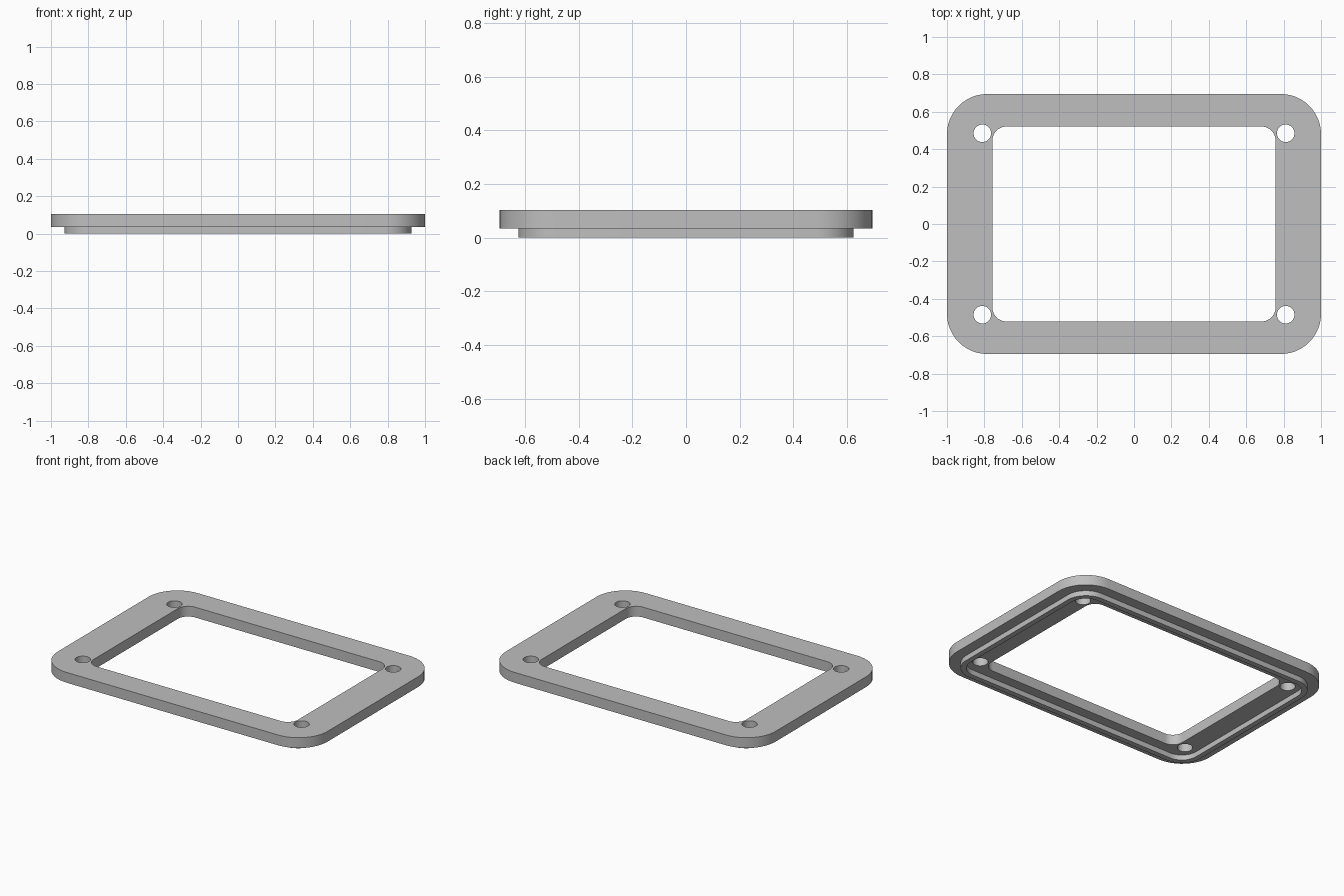
import bpy, bmesh, math

if "Cube" in bpy.data.objects:
    bpy.data.objects.remove(bpy.data.objects["Cube"])

TOP, LEDGE, BASE = 0.104, 0.035, 0.0


def rounded_rect(hx, hy, r, steps=12):
    """Outline of a rectangle with rounded corners."""
    pts = []
    for q, (sx, sy) in enumerate([(1, 1), (-1, 1), (-1, -1), (1, -1)]):
        for i in range(steps + 1):
            a = math.pi / 2 * (q + i / steps)
            pts.append((sx * (hx - r) + r * math.cos(a), sy * (hy - r) + r * math.sin(a)))
    return pts


def circle(cx, cy, r, n=32):
    return [(cx + r * math.cos(2 * math.pi * i / n), cy + r * math.sin(2 * math.pi * i / n))
            for i in range(n)]


bm = bmesh.new()


def ring(pts, z):
    """Closed loop of edges at one height."""
    vs = [bm.verts.new((x, y, z)) for x, y in pts]
    return vs, [bm.edges.new((vs[i], vs[(i + 1) % len(vs)])) for i in range(len(vs))]


def wall(low, high):
    n = len(low[0])
    for i in range(n):
        j = (i + 1) % n
        bm.faces.new((low[0][i], low[0][j], high[0][j], high[0][i]))


def fill(rings, normal):
    edges = [e for r in rings for e in r[1]]
    bmesh.ops.triangle_fill(bm, use_beauty=True, edges=edges, normal=normal)


# Outlines
outer = rounded_rect(1.0, 0.695, 0.215)
opening = rounded_rect(0.757, 0.521, 0.075)
holes = [circle(sx * 0.811, sy * 0.485, 0.047) for sx in (-1, 1) for sy in (-1, 1)]
lip_out = rounded_rect(0.928, 0.625, 0.145)
lip_in = rounded_rect(0.893, 0.59, 0.11)

# Plate walls, window opening and screw holes
inner = [opening] + holes
top_rings = [ring(p, TOP) for p in [outer] + inner]
low_rings = [ring(p, LEDGE) for p in [outer] + inner]
for lo, hi in zip(low_rings, top_rings):
    wall(lo, hi)

# Locating lip walls under the plate
lip_high = [ring(p, LEDGE) for p in (lip_out, lip_in)]
lip_low = [ring(p, BASE) for p in (lip_out, lip_in)]
for lo, hi in zip(lip_low, lip_high):
    wall(lo, hi)

# Flat faces: top, outer ledge, inner underside, lip bottom
fill(top_rings, (0, 0, 1))
fill([low_rings[0], lip_high[0]], (0, 0, -1))
fill([lip_high[1]] + low_rings[1:], (0, 0, -1))
fill(lip_low, (0, 0, -1))
bmesh.ops.recalc_face_normals(bm, faces=bm.faces)

mesh = bpy.data.meshes.new("bezel_frame")
bm.to_mesh(mesh)
bm.free()
frame = bpy.data.objects.new("bezel_frame", mesh)
bpy.context.collection.objects.link(frame)

grey = bpy.data.materials.new("light_grey")
grey.diffuse_color = (0.52, 0.52, 0.52, 1)
grey.use_nodes = True
grey.node_tree.nodes["Principled BSDF"].inputs["Base Color"].default_value = grey.diffuse_color
mesh.materials.append(grey)

bpy.context.view_layer.objects.active = frame
frame.select_set(True)
bpy.ops.object.shade_smooth_by_angle(angle=math.radians(30))
